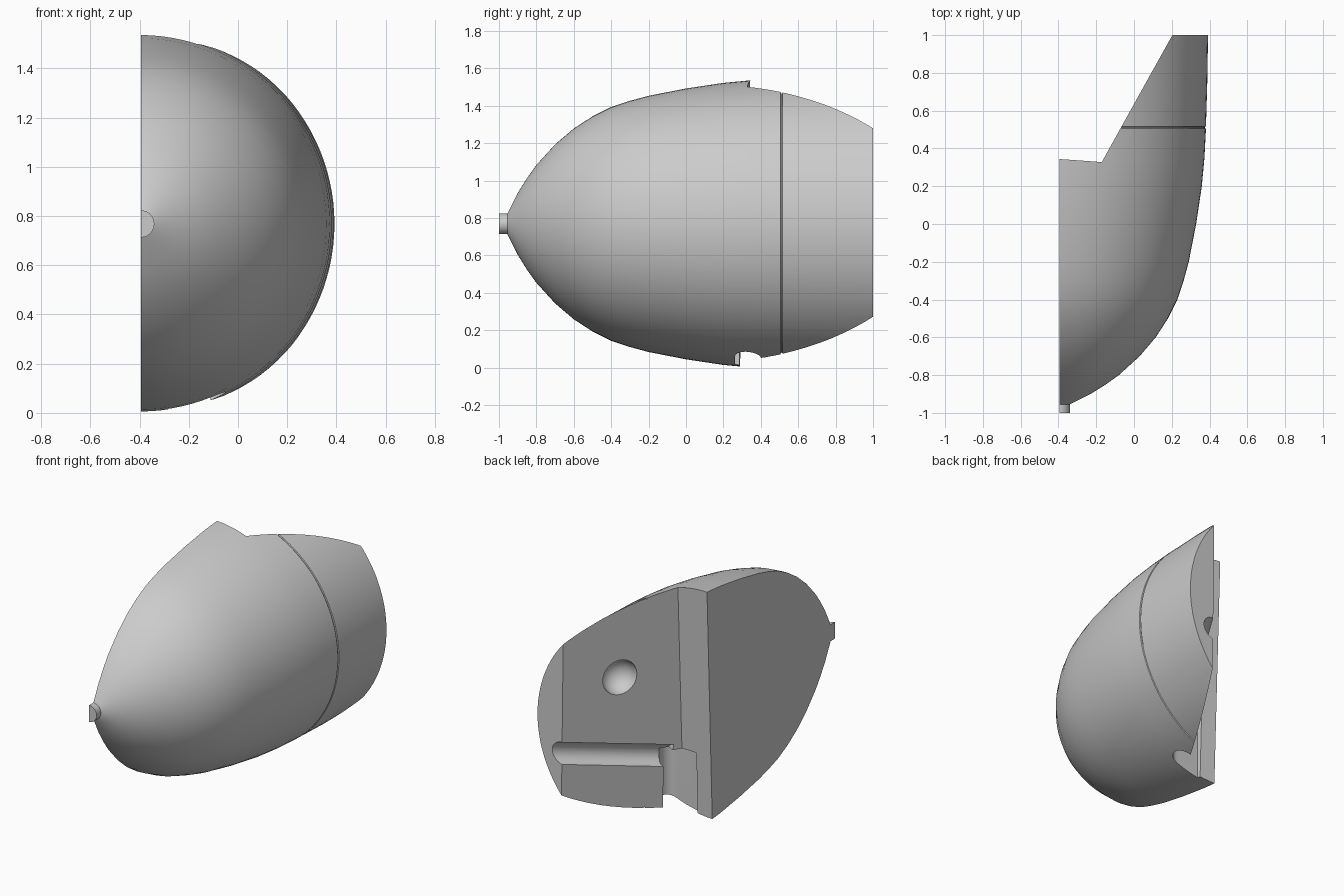
import bpy, bmesh, math
from mathutils import Vector

if "Cube" in bpy.data.objects:
    bpy.data.objects.remove(bpy.data.objects["Cube"], do_unlink=True)

AX, AZ = -0.395, 0.768   # axis of the half shell

grey = bpy.data.materials.new("plain grey")
grey.use_nodes = True
grey.diffuse_color = (0.6, 0.6, 0.6, 1)
grey.node_tree.nodes["Principled BSDF"].inputs["Base Color"].default_value = (0.6, 0.6, 0.6, 1)


def make(name, bm):
    bmesh.ops.recalc_face_normals(bm, faces=bm.faces)
    me = bpy.data.meshes.new(name)
    bm.to_mesh(me)
    bm.free()
    me.materials.append(grey)
    ob = bpy.data.objects.new(name, me)
    bpy.context.collection.objects.link(ob)
    return ob


def half_turned(profile, steps=56):
    """Closed half solid turned about the y axis line, flat side facing -x."""
    bm = bmesh.new()
    rings = []
    for y, r in profile:
        angles = [math.pi * (i / steps - 0.5) for i in range(steps + 1)]
        rings.append([bm.verts.new((AX + r * math.cos(a), y, AZ + r * math.sin(a))) for a in angles])
    for a, b in zip(rings, rings[1:]):
        for i in range(steps):
            bm.faces.new((a[i], a[i + 1], b[i + 1], b[i]))
    bm.faces.new(rings[0])
    bm.faces.new(rings[-1])
    bm.faces.new([r[0] for r in rings] + [r[-1] for r in reversed(rings)])
    return bm


def prism(low, high, z0, z1):
    bm = bmesh.new()
    a = [bm.verts.new((x, y, z0)) for x, y in low]
    b = [bm.verts.new((x, y, z1)) for x, y in high]
    bm.faces.new(a)
    bm.faces.new(b)
    n = len(a)
    for i in range(n):
        bm.faces.new((a[i], a[(i + 1) % n], b[(i + 1) % n], b[i]))
    return bm


def rod(p, q, r):
    p, q = Vector(p), Vector(q)
    bm = bmesh.new()
    bmesh.ops.create_cone(bm, cap_ends=True, segments=32, radius1=r, radius2=r, depth=(q - p).length)
    rot = (q - p).to_track_quat("Z", "Y").to_matrix().to_4x4()
    rot.translation = (p + q) / 2
    bm.transform(rot)
    return bm


def cut(ob, name, bm):
    tool = make(name, bm)
    mod = ob.modifiers.new(name, "BOOLEAN")
    mod.operation = "DIFFERENCE"
    mod.solver = "EXACT"
    mod.object = tool
    bpy.context.view_layer.objects.active = ob
    bpy.ops.object.modifier_apply(modifier=name)
    bpy.data.objects.remove(tool, do_unlink=True)


# Bullet-shaped half shell with a pin at the nose and a fine seam near the back
shell = half_turned([
    (-1, 0.055), (-0.955, 0.055), (-0.9, 0.165), (-0.85, 0.245), (-0.8, 0.315), (-0.7, 0.425),
    (-0.6, 0.51), (-0.5, 0.575), (-0.4, 0.625), (-0.3, 0.658), (-0.2, 0.685), (0, 0.724),
    (0.2, 0.754), (0.35, 0.768), (0.505, 0.776), (0.508, 0.77), (0.514, 0.77), (0.517, 0.776),
    (0.75, 0.783), (1, 0.787)])
body = make("half_shell", shell)

# Slanted back cut with a narrow ledge
cut(body, "back_cut", prism(
    [(-0.6, 0.295), (-0.178, 0.28), (0.219, 1), (0.33, 1.2), (-0.6, 1.2)],
    [(-0.6, 0.358), (-0.17, 0.33), (0.2, 1), (0.31, 1.2), (-0.6, 1.2)], -0.02, 1.56))

# Round-ended upright channel running out through the bottom
cx, cy, r = -0.12, 0.332, 0.07
slot = [(-0.285, cy - r)]
slot += [(cx + r * math.cos(a), cy + r * math.sin(a))
         for a in [math.pi * (i / 16 - 0.5) for i in range(17)]]
slot += [(cx, 0.6), (-0.285, 0.6)]
cut(body, "channel", prism(slot, slot, -0.1, 0.42))

# Half-round groove along the slanted face
cut(body, "groove", rod((-0.15, 0.36, 0.385), (0.31, 1.2, 0.602), 0.073))

# Round dish in the slanted face
dish = bmesh.new()
bmesh.ops.create_uvsphere(dish, u_segments=32, v_segments=16, radius=0.115)
bmesh.ops.translate(dish, verts=dish.verts, vec=(0.02, 0.665, 0.98))
cut(body, "dish", dish)

# Smooth shading with sharp edges kept
bpy.ops.object.select_all(action="DESELECT")
body.select_set(True)
bpy.context.view_layer.objects.active = body
bpy.ops.object.shade_smooth_by_angle(angle=math.radians(30))
